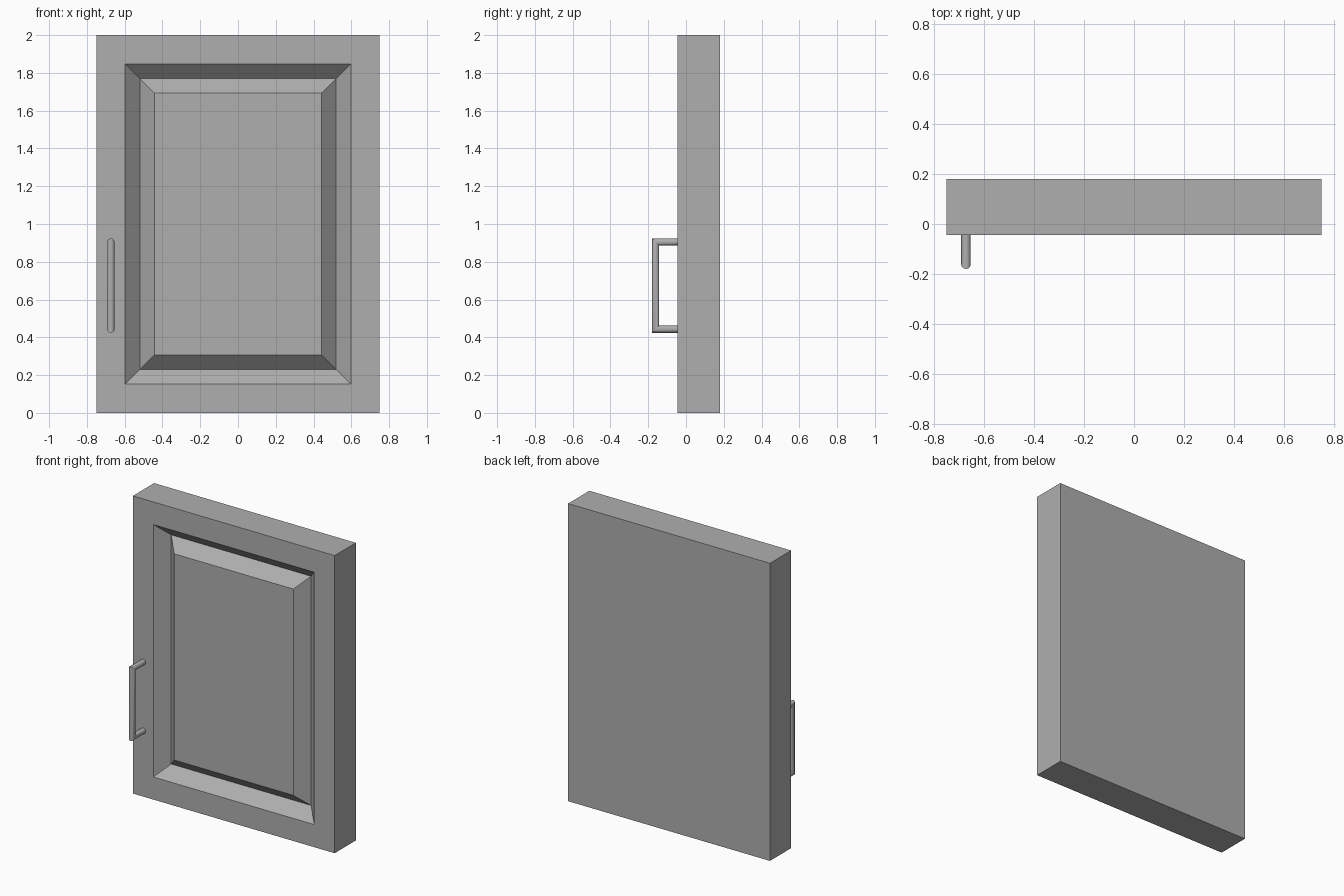
import bpy, bmesh, math

if "Cube" in bpy.data.objects:
    bpy.data.objects.remove(bpy.data.objects["Cube"])

# Dark grey shared by all parts
grey = bpy.data.materials.new("dark_grey")
grey.diffuse_color = (0.43, 0.43, 0.43, 1)
grey.use_nodes = True
grey.node_tree.nodes["Principled BSDF"].inputs["Base Color"].default_value = grey.diffuse_color


def loft(name, rings):
    """Skin a list of equal-length point rings and cap both ends."""
    bm = bmesh.new()
    loops = [[bm.verts.new(p) for p in ring] for ring in rings]
    n = len(loops[0])
    for a, b in zip(loops, loops[1:]):
        for i in range(n):
            j = (i + 1) % n
            bm.faces.new((a[i], a[j], b[j], b[i]))
    bm.faces.new(loops[0])
    bm.faces.new(loops[-1])
    bmesh.ops.recalc_face_normals(bm, faces=bm.faces)
    mesh = bpy.data.meshes.new(name)
    bm.to_mesh(mesh)
    bm.free()
    mesh.materials.append(grey)
    obj = bpy.data.objects.new(name, mesh)
    bpy.context.collection.objects.link(obj)
    return obj


FRONT, BACK = -0.045, 0.18


def rect(margin, y):
    x = 0.75 - margin
    return [(-x, y, margin), (x, y, margin), (x, y, 2 - margin), (-x, y, 2 - margin)]


# Door slab with a V-groove framing the centre panel
loft("door_panel", [
    rect(0, BACK),
    rect(0, FRONT),
    rect(0.152, FRONT),
    rect(0.23, FRONT + 0.078),
    rect(0.307, FRONT),
])

# Pull handle: round bar with mitred corners
HX, HY, Z_LOW, Z_HIGH, R, SIDES = -0.673, -0.161, 0.443, 0.905, 0.019, 16
circle = [(R * math.cos(t), R * math.sin(t))
          for t in (2 * math.pi * i / SIDES for i in range(SIDES))]
ROOT = FRONT + 0.005
handle = loft("handle", [
    [(HX + c, ROOT, Z_HIGH + s) for c, s in circle],
    [(HX + c, HY - s, Z_HIGH + s) for c, s in circle],
    [(HX + c, HY - s, Z_LOW - s) for c, s in circle],
    [(HX + c, ROOT, Z_LOW - s) for c, s in circle],
])
bpy.context.view_layer.objects.active = handle
handle.select_set(True)
bpy.ops.object.shade_smooth_by_angle(angle=math.radians(35))
